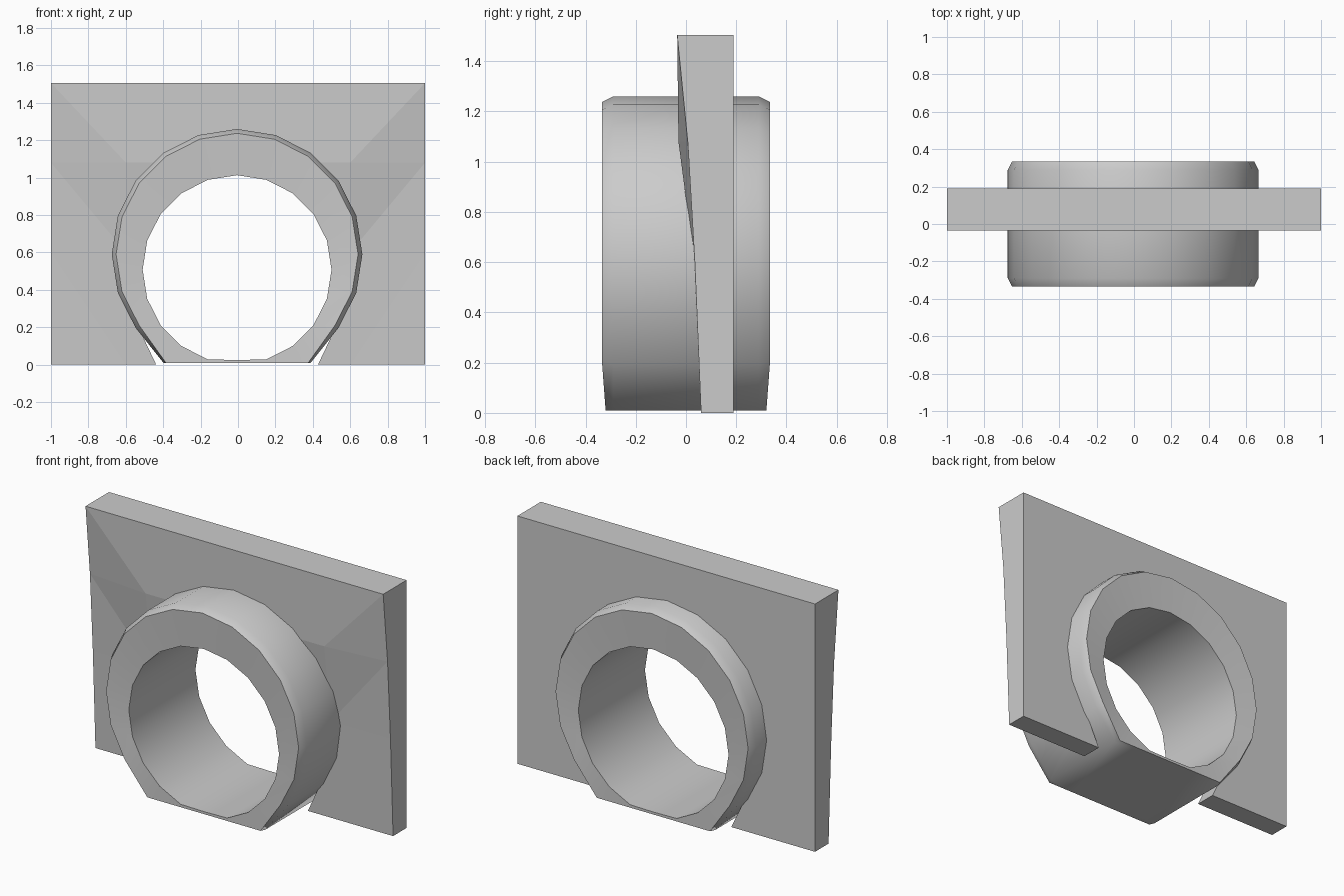
import bpy, bmesh, math

if "Cube" in bpy.data.objects:
    bpy.data.objects.remove(bpy.data.objects["Cube"])

N = 20
RING_X = -0.005


def new_object(name, bm):
    bmesh.ops.recalc_face_normals(bm, faces=bm.faces)
    mesh = bpy.data.meshes.new(name)
    bm.to_mesh(mesh)
    bm.free()
    obj = bpy.data.objects.new(name, mesh)
    bpy.context.collection.objects.link(obj)
    return obj


def activate(obj):
    bpy.ops.object.select_all(action='DESELECT')
    obj.select_set(True)
    bpy.context.view_layer.objects.active = obj


def arch_loop(bm, r, y, cz, floor, cut=None, cut_y=None):
    """20-sided loop flattened at the floor; vertices from index `cut` down drop to it."""
    loop = []
    for i in range(N):
        a = math.tau * i / N
        low = cut is not None and min(i, N - i) >= cut
        z = floor if low else max(floor, cz + r * math.cos(a))
        yy = cut_y if low and cut_y is not None else y
        loop.append(bm.verts.new((RING_X + r * math.sin(a), yy, z)))
    return loop


def bridge(bm, a, b):
    for i in range(N):
        j = (i + 1) % N
        bm.faces.new((a[i], a[j], b[j], b[i]))


# Wall: flat back, slightly leaning and bulging front
xs = [-1, -0.6, 0.6, 1]
zs = [0, 0.6, 1.08, 1.505]
edge_y = [0.06, 0.035, 0.007, -0.035]
mid_y = [0.06, 0.033, -0.03, -0.035]
bm = bmesh.new()
front = [[bm.verts.new((x, (edge_y if abs(x) == 1 else mid_y)[k], z))
          for k, z in enumerate(zs)] for x in xs]
back = [[bm.verts.new((x, 0.19, z)) for z in zs] for x in xs]
for i in range(3):
    for k in range(3):
        for g in (front, back):
            bm.faces.new((g[i][k], g[i + 1][k], g[i + 1][k + 1], g[i][k + 1]))
for n in range(3):
    for k in (0, 3):
        bm.faces.new((front[n][k], front[n + 1][k], back[n + 1][k], back[n][k]))
        bm.faces.new((front[k][n], front[k][n + 1], back[k][n + 1], back[k][n]))
bmesh.ops.triangulate(bm, faces=bm.faces)
wall = new_object("wall", bm)

# Opening through the wall
bm = bmesh.new()
a = arch_loop(bm, 0.655, -0.5, 0.59, -0.1, 8)
b = arch_loop(bm, 0.655, 0.5, 0.59, -0.1, 8)
bridge(bm, a, b)
bm.faces.new(a)
bm.faces.new(b)
cutter = new_object("opening_cutter", bm)
cutter.hide_render = True
mod = wall.modifiers.new("opening", 'BOOLEAN')
mod.operation = 'DIFFERENCE'
mod.solver = 'EXACT'
mod.object = cutter
activate(wall)
bpy.ops.object.modifier_apply(modifier=mod.name)
bpy.data.objects.remove(cutter)

# Tunnel ring: chamfered outer rim, lower off-centre bore, flat underside
bm = bmesh.new()
loops = []
for s in (-1, 1):
    part = [arch_loop(bm, 0.67, s * 0.29, 0.59, 0.01, 8),
            arch_loop(bm, 0.647, s * 0.335, 0.59, 0.01, 8, s * 0.32),
            arch_loop(bm, 0.505, s * 0.32, 0.508, 0.025)]
    loops += part if s < 0 else part[::-1]
for k in range(6):
    bridge(bm, loops[k], loops[(k + 1) % 6])
ring = new_object("tunnel_ring", bm)
activate(ring)
bpy.ops.object.shade_smooth_by_angle(angle=math.radians(65))
